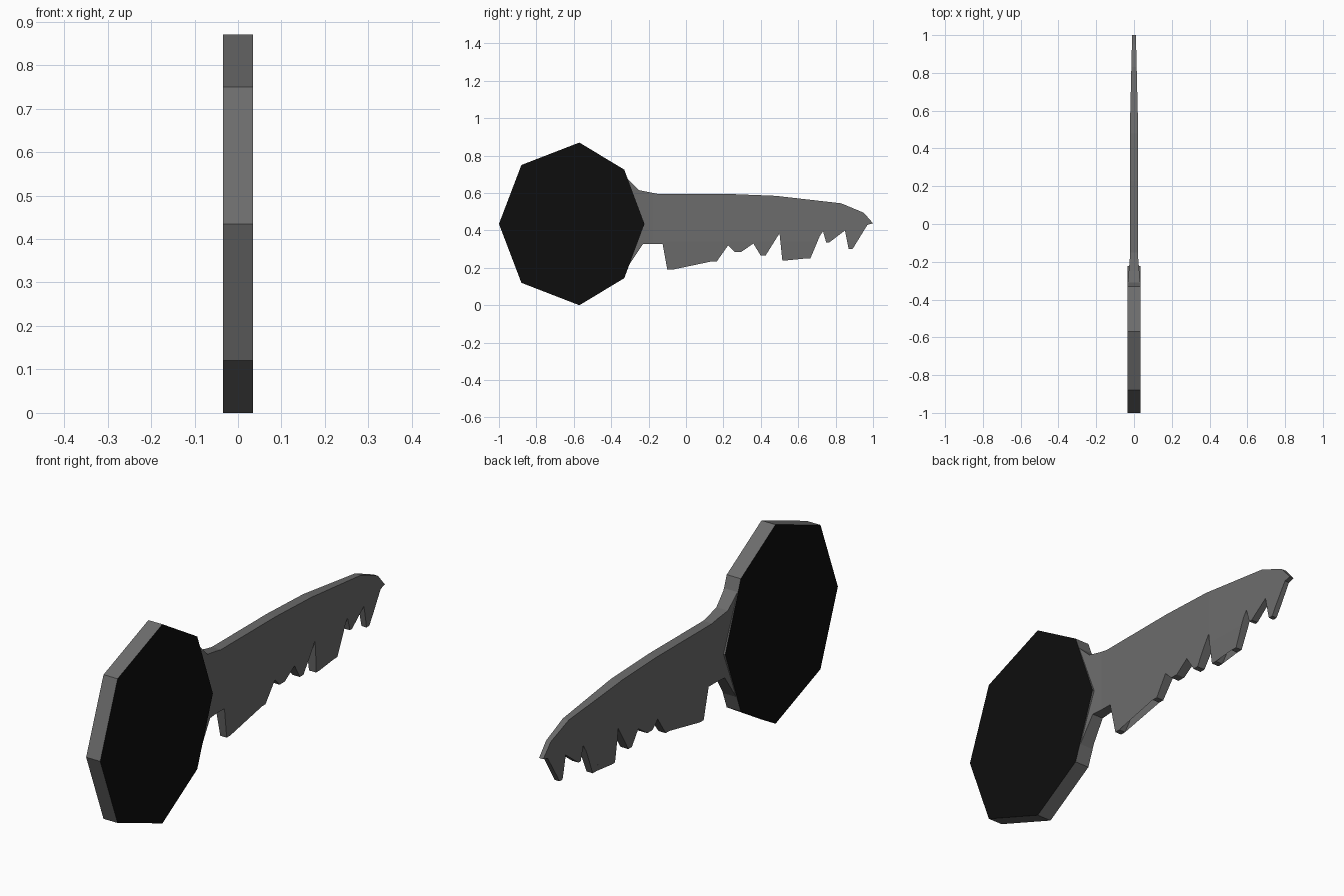
import bpy, bmesh

if "Cube" in bpy.data.objects:
    bpy.data.objects.remove(bpy.data.objects["Cube"])


def material(name, grey):
    m = bpy.data.materials.new(name)
    m.diffuse_color = (grey, grey, grey, 1)
    m.use_nodes = True
    m.node_tree.nodes["Principled BSDF"].inputs["Base Color"].default_value = m.diffuse_color
    return m


steel = material("dark_steel", 0.15)
black = material("black_face", 0.004)


def plate(name, outline, half_width, cuts=()):
    """Flat plate from a (y, z) outline; half_width(y, z) gives its thickness."""
    bm = bmesh.new()
    bm.faces.new([bm.verts.new((0, y, z)) for y, z in outline])
    if cuts:
        bmesh.ops.triangulate(bm, faces=bm.faces[:])
    for co, no in cuts:
        bmesh.ops.bisect_plane(bm, geom=bm.verts[:] + bm.edges[:] + bm.faces[:],
                               plane_co=co, plane_no=no)
    base = bm.verts[:]
    ext = bmesh.ops.extrude_face_region(bm, geom=bm.faces[:], use_keep_orig=True)
    top = [g for g in ext["geom"] if isinstance(g, bmesh.types.BMVert)]
    for verts, sign in ((base, -1), (top, 1)):
        for v in verts:
            v.co.x = sign * half_width(v.co.y, v.co.z)
    bmesh.ops.recalc_face_normals(bm, faces=bm.faces[:])
    mesh = bpy.data.meshes.new(name)
    bm.to_mesh(mesh)
    bm.free()
    obj = bpy.data.objects.new(name, mesh)
    bpy.context.collection.objects.link(obj)
    mesh.materials.append(steel)
    return obj


# Octagonal head with black side faces
head = plate("key_head",
             [(-0.57, 0.87), (-0.88, 0.75), (-1, 0.435), (-0.88, 0.12),
              (-0.57, 0), (-0.33, 0.145), (-0.222, 0.435), (-0.33, 0.725)],
             lambda y, z: 0.034)
head.data.materials.append(black)
for p in head.data.polygons:
    if abs(p.normal.x) > 0.9:
        p.material_index = 1

# Blade: shoulder, back, tip
back = [(-0.23, 0.435), (-0.328, 0.69), (-0.25, 0.615), (-0.15, 0.595),
        (0.23, 0.595), (0.48, 0.585), (0.83, 0.545), (0.95, 0.495), (1, 0.438)]
# Teeth from the tip towards the head: valley point, then the tooth's flat end
teeth = [(0.97, 0.43), (0.89, 0.30), (0.87, 0.30),
         (0.85, 0.40), (0.765, 0.335), (0.75, 0.335),
         (0.73, 0.405), (0.665, 0.25), (0.637, 0.25),
         (0.62, 0.35), (0.54, 0.24), (0.515, 0.24),
         (0.50, 0.385), (0.425, 0.265), (0.40, 0.265),
         (0.36, 0.33), (0.295, 0.285), (0.26, 0.285),
         (0.225, 0.32), (0.165, 0.235), (0.14, 0.235),
         (0.055, 0.38), (-0.075, 0.19), (-0.1, 0.19)]
shoulder = [(-0.125, 0.328), (-0.23, 0.328), (-0.328, 0.18)]


def blade_width(y, z):
    if y < -0.18:
        w = 0.022 + 0.011 * min(1, (-0.18 - y) / 0.13)
    else:
        w = 0.022 - 0.012 * max(0, y - 0.5) / 0.5
    if y > -0.12 and z < 0.34:          # teeth thin towards their ends
        w *= 1 - 2.0 * (0.34 - z)
    return w


plate("key_blade", back + teeth + shoulder, blade_width,
      cuts=[((0, -0.18, 0), (0, 1, 0)), ((0, 0.5, 0), (0, 1, 0)),
            ((0, 0, 0.34), (0, 0, 1))])
